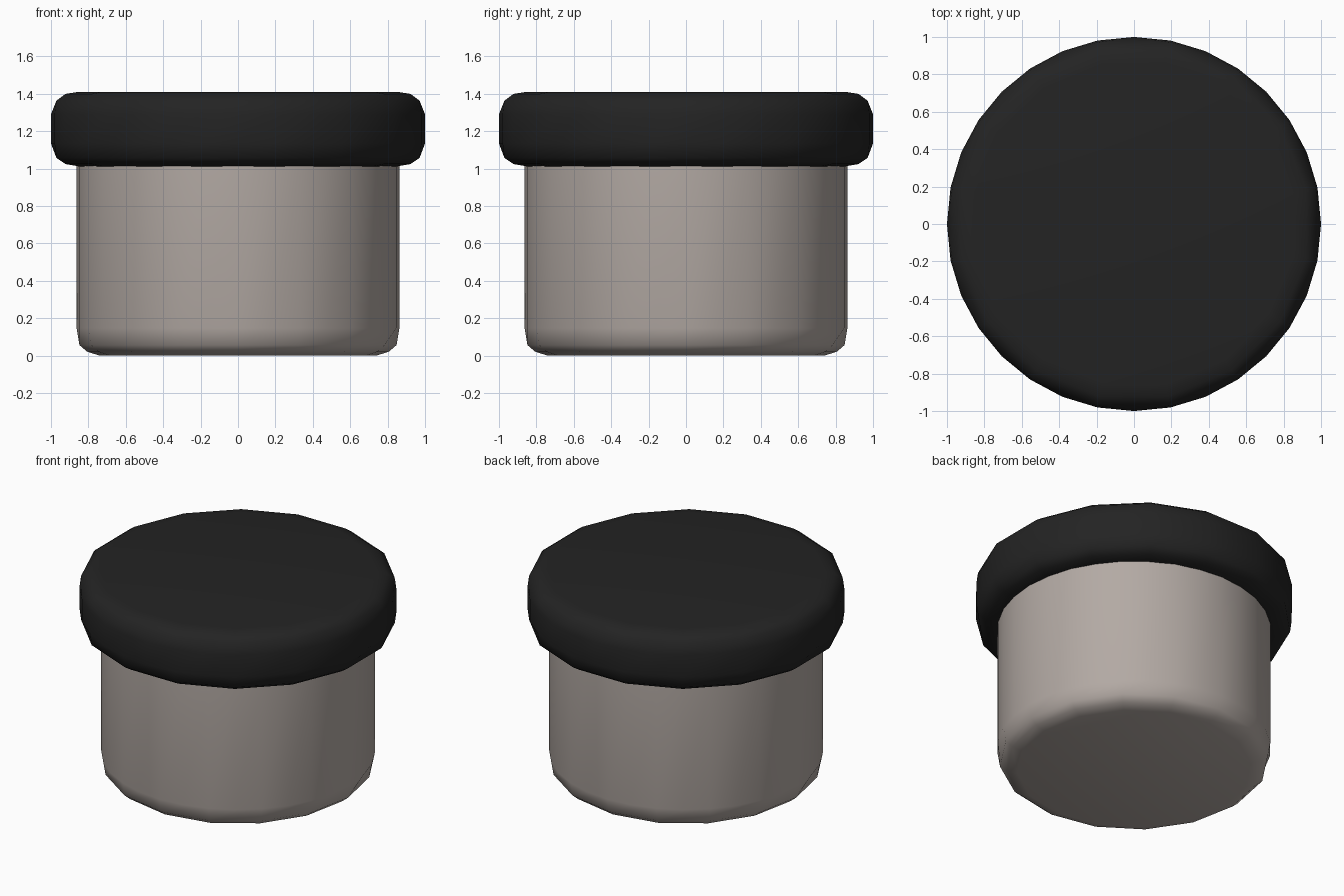
import bpy, bmesh, math

if "Cube" in bpy.data.objects:
    bpy.data.objects.remove(bpy.data.objects["Cube"])

N = 32  # finest ring count; rounded edges use every second vertex


def material(name, rgb):
    m = bpy.data.materials.new(name)
    m.diffuse_color = (*rgb, 1.0)
    m.use_nodes = True
    m.node_tree.nodes["Principled BSDF"].inputs["Base Color"].default_value = m.diffuse_color
    return m


def lathe(name, profile, phase, mat):
    """profile: (radius, z, coarse) from bottom to top, closed by flat caps."""
    bm = bmesh.new()
    rings = []
    for r, z, coarse in profile:
        ring, made = [], {}
        for i in range(N):
            j = (i - i % 2) if coarse else i
            if j not in made:
                a = 2 * math.pi * (j + phase) / N
                made[j] = bm.verts.new((r * math.cos(a), r * math.sin(a), z))
            ring.append(made[j])
        rings.append(ring)
    for lo, hi in zip(rings, rings[1:]):
        for i in range(N):
            k = (i + 1) % N
            loop = list(dict.fromkeys([lo[i], lo[k], hi[k], hi[i]]))
            if len(loop) > 2:
                bm.faces.new(loop)
    bm.faces.new(list(dict.fromkeys(reversed(rings[0]))))
    bm.faces.new(list(dict.fromkeys(rings[-1])))
    bmesh.ops.recalc_face_normals(bm, faces=bm.faces)
    me = bpy.data.meshes.new(name)
    bm.to_mesh(me)
    bm.free()
    me.materials.append(mat)
    ob = bpy.data.objects.new(name, me)
    bpy.context.collection.objects.link(ob)
    bpy.ops.object.select_all(action='DESELECT')
    ob.select_set(True)
    bpy.context.view_layer.objects.active = ob
    bpy.ops.object.shade_smooth_by_angle(angle=math.radians(60))
    return ob


# Jar body with rounded foot
lathe("jar_body", [(0.74, 0.0, True), (0.805, 0.02, True), (0.848, 0.056, True),
                   (0.863, 0.147, False), (0.863, 1.02, False)],
      0, material("warm grey", (0.45, 0.40, 0.37)))

# Overhanging lid with rounded rims
lathe("lid", [(0.87, 1.012, True), (0.94, 1.024, True), (0.99, 1.057, True),
              (1.0, 1.135, False), (1.0, 1.29, False),
              (0.99, 1.363, True), (0.94, 1.399, True), (0.87, 1.41, True)],
      1, material("black", (0.017, 0.017, 0.017)))
